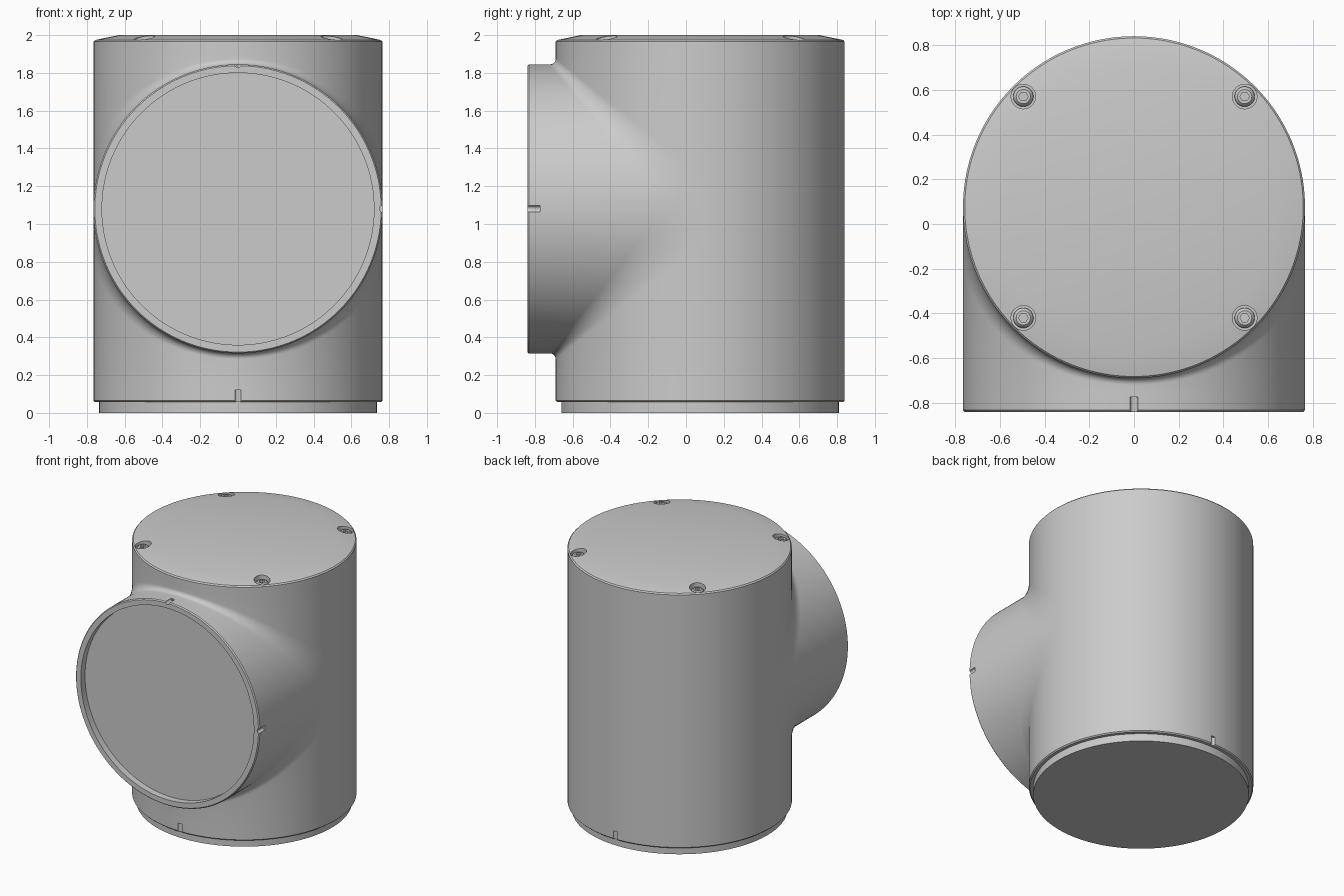
import bpy, bmesh
from math import sin, cos, pi, radians

if "Cube" in bpy.data.objects:
    bpy.data.objects.remove(bpy.data.objects["Cube"])

R = 0.765            # radius of both pipes
CY, CZ = 0.075, 1.08  # where the pipe axes cross
HALF = 96            # steps per half turn


def finish(name, bm, holes=0):
    bmesh.ops.remove_doubles(bm, verts=bm.verts, dist=1e-5)
    if holes:
        bmesh.ops.holes_fill(bm, edges=bm.edges, sides=holes)
    bmesh.ops.recalc_face_normals(bm, faces=bm.faces)
    me = bpy.data.meshes.new(name)
    bm.to_mesh(me)
    bm.free()
    ob = bpy.data.objects.new(name, me)
    bpy.context.collection.objects.link(ob)
    return ob


def loft(bm, rows):
    vs = [[bm.verts.new(p) for p in row] for row in rows]
    for a, b in zip(vs, vs[1:]):
        for i in range(len(a) - 1):
            bm.faces.new((a[i], a[i + 1], b[i + 1], b[i]))


def lathe(name, profile, axis='z', seg=2 * HALF, at=(0, 0)):
    """Turn (radius, height) points about a vertical or front-facing axis."""
    rows = []
    for k in range(seg + 1):
        a = 2 * pi * k / seg
        if axis == 'z':
            rows.append([(at[0] + r * cos(a), at[1] + r * sin(a), h) for r, h in profile])
        else:
            rows.append([(at[0] + r * cos(a), h, at[1] + r * sin(a)) for r, h in profile])
    bm = bmesh.new()
    loft(bm, rows)
    return finish(name, bm)


def rod(r, lo, hi, axis, at, seg=24):
    return lathe("cutter", [(0, lo), (r, lo), (r, hi), (0, hi)], axis, seg, at)


def cut(ob, cutters):
    for c in cutters:
        c.hide_render = True
        m = ob.modifiers.new("cut", 'BOOLEAN')
        m.operation, m.solver, m.object = 'DIFFERENCE', 'EXACT', c
        with bpy.context.temp_override(object=ob, active_object=ob):
            bpy.ops.object.modifier_apply(modifier=m.name)
        bpy.data.objects.remove(c)


# Tee body: constant-x sections with a blend that widens towards the sides
def blend(s):
    return 0.03 + 0.16 * (1 - s)


def section(theta, sign, end):
    x, s = R * cos(theta), sin(theta)
    d, c = blend(s), R * s
    pts = [(-c, end)]
    for k in range(11):
        a = pi / 2 * k / 10
        pts.append((-c - d * (1 - cos(a)), sign * (c + d * (1 - sin(a)))))
    pts.append((-0.76 - CY, sign * c))
    return [(x, y + CY, z + CZ) for y, z in pts]


TOP, BOTTOM = 1.90, 0.14
thetas = [pi * k / HALF for k in range(HALF + 1)]
bm = bmesh.new()
loft(bm, [section(t, 1, TOP - CZ) for t in thetas])
loft(bm, [section(t, -1, BOTTOM - CZ) for t in thetas])
levels = (TOP, CZ + blend(0), CZ - blend(0), BOTTOM)
loft(bm, [[(R * cos(t), CY + R * sin(t), z) for z in levels] for t in thetas])
parts = [finish("tee_body", bm, holes=30)]

# Lid with a sloped border and four counterbored holes
lid = lathe("lid", [(0, TOP), (R, TOP), (R, 1.965), (0.757, 1.974), (0.63, 2.0), (0, 2.0)],
            at=(0, CY))
spots = [(sx * 0.495, CY + sy * 0.495) for sx in (-1, 1) for sy in (-1, 1)]
cut(lid, [rod(0.055, 1.935, 2.1, 'z', p, 32) for p in spots])
parts.append(lid)

# Socket screws
for i, p in enumerate(spots):
    s = lathe(f"screw_{i + 1}", [(0, 1.925), (0.045, 1.925), (0.045, 1.958), (0.041, 1.967),
                                 (0.032, 1.975), (0, 1.975)], 'z', 32, p)
    cut(s, [rod(0.021, 1.95, 2.1, 'z', p, 6)])
    parts.append(s)

# Bottom collar with stepped spigot, notched at front and back
base = lathe("bottom_collar", [(0, 0), (0.735, 0), (0.735, 0.057), (0.757, 0.057), (R, 0.065),
                               (R, BOTTOM), (0, BOTTOM)], at=(0, CY))
cut(base, [rod(0.017, -0.1, 0.122, 'z', (0, CY + s * (R + 0.003))) for s in (-1, 1)])
parts.append(base)

# Front collar with shallow socket, notched at top and right
front = lathe("front_collar", [(0, -0.76), (R, -0.76), (R, -0.832), (0.758, -0.84),
                               (0.72, -0.84), (0.72, -0.79), (0, -0.79)], 'y', at=(0, CZ))
cut(front, [rod(0.017, -0.9, -0.773, 'y', (0, CZ + R)),
            rod(0.017, -0.9, -0.773, 'y', (R, CZ))])
parts.append(front)

# Smooth shading with crisp edges
bpy.ops.object.select_all(action='DESELECT')
for ob in parts:
    ob.select_set(True)
bpy.context.view_layer.objects.active = parts[0]
bpy.ops.object.shade_smooth_by_angle(angle=radians(25))
